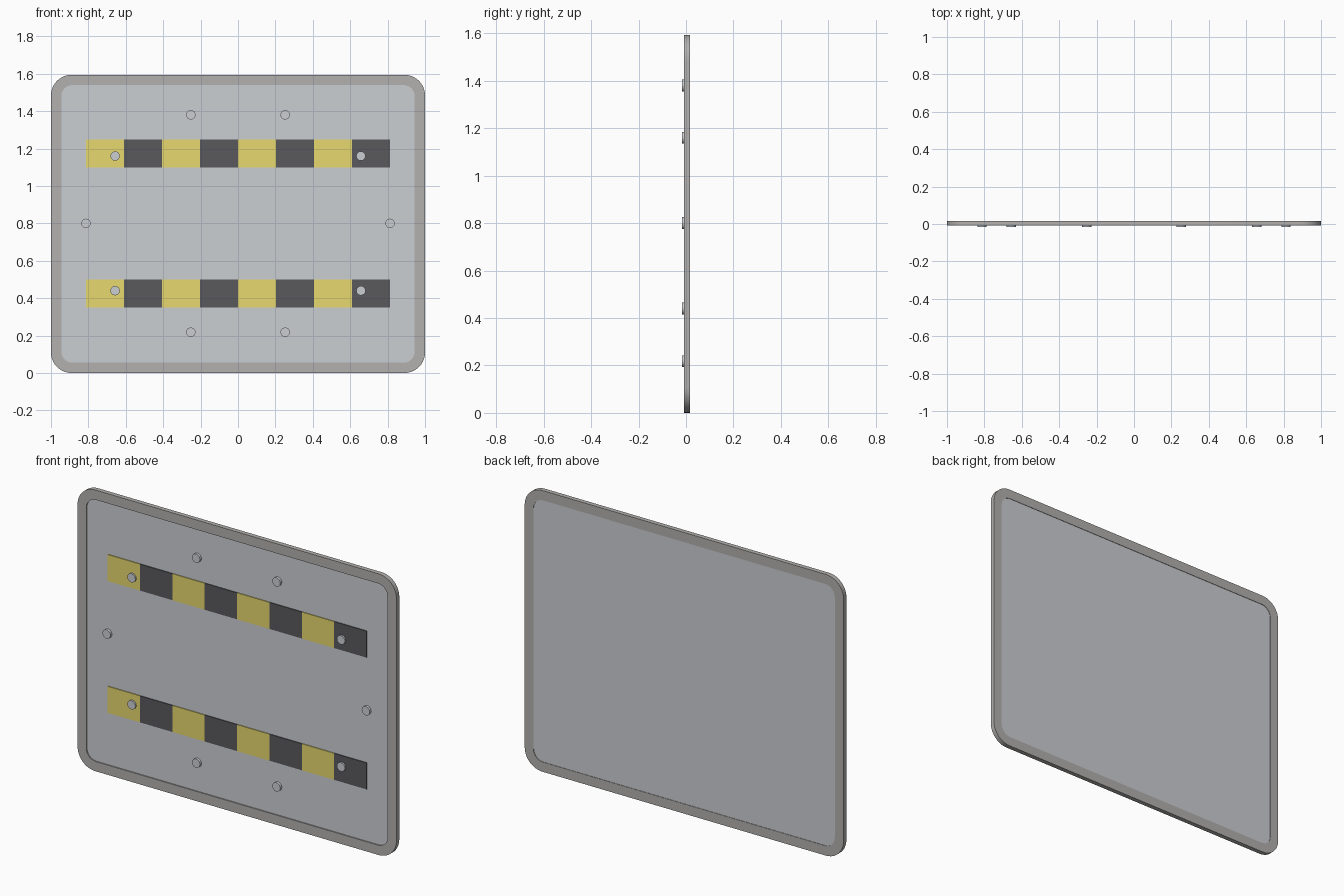
import bpy, bmesh
from math import sin, cos, pi

if "Cube" in bpy.data.objects:
    bpy.data.objects.remove(bpy.data.objects["Cube"])

H = 1.594
CZ = H / 2


def material(name, color):
    m = bpy.data.materials.new(name)
    m.diffuse_color = color
    m.use_nodes = True
    m.node_tree.nodes["Principled BSDF"].inputs["Base Color"].default_value = m.diffuse_color
    return m


def finish(name, bm, mat=None, smooth=True):
    bmesh.ops.recalc_face_normals(bm, faces=bm.faces)
    me = bpy.data.meshes.new(name)
    bm.to_mesh(me)
    bm.free()
    ob = bpy.data.objects.new(name, me)
    bpy.context.collection.objects.link(ob)
    if mat:
        me.materials.append(mat)
    if smooth:
        bpy.context.view_layer.objects.active = ob
        ob.select_set(True)
        bpy.ops.object.shade_smooth_by_angle()
        ob.select_set(False)
    return ob


def rounded_loop(bm, inset, radius, y, n=10):
    """Ring of vertices around a rounded rectangle in the xz plane."""
    hx, hz = 1 - inset - radius, CZ - inset - radius
    verts = []
    for k, (sx, sz) in enumerate(((1, 1), (-1, 1), (-1, -1), (1, -1))):
        for i in range(n + 1):
            a = (k + i / n) * pi / 2
            verts.append(bm.verts.new((sx * hx + radius * cos(a), y,
                                       CZ + sz * hz + radius * sin(a))))
    return verts


def bridge(bm, a, b):
    for i in range(len(a)):
        j = (i + 1) % len(a)
        bm.faces.new((a[i], a[j], b[j], b[i]))


frame_mat = material("frame_grey", (0.45, 0.44, 0.43, 1))
panel_mat = material("panel_grey", (0.60, 0.62, 0.65, 1))
yellow = material("yellow", (0.80, 0.69, 0.16, 1))
black = material("black", (0.10, 0.10, 0.11, 1))

# Raised rim with rounded corners
bm = bmesh.new()
rings = [rounded_loop(bm, i, r, y) for i, r, y in
         ((0, 0.11, -0.009), (0, 0.11, 0.017), (0.055, 0.06, 0.017), (0.055, 0.06, -0.009))]
for k in range(4):
    bridge(bm, rings[k], rings[(k + 1) % 4])
finish("frame", bm, frame_mat)

# Recessed panel
bm = bmesh.new()
front = rounded_loop(bm, 0.055, 0.06, -0.003)
back = rounded_loop(bm, 0.055, 0.06, 0.0145)
bridge(bm, front, back)
bm.faces.new(front)
bm.faces.new(back)
finish("panel", bm, panel_mat)

# Two warning strips of alternating tiles
W = 1.624 / 8
for row, z in (("lower", 0.426), ("upper", 1.173)):
    for i in range(8):
        bm = bmesh.new()
        bmesh.ops.create_cube(bm, size=1)
        bmesh.ops.scale(bm, vec=(W, 0.007, 0.15), verts=bm.verts)
        bmesh.ops.translate(bm, vec=((i - 3.5) * W, -0.0045, z), verts=bm.verts)
        finish(f"{row}_stripe_{i + 1}", bm, black if i % 2 else yellow, smooth=False)

# Round bolt heads
for x, z in ((0.252, 1.38), (0.252, 0.218), (0.813, 0.80), (0.657, 1.16), (0.657, 0.44)):
    for side, s in (("left", -1), ("right", 1)):
        bm = bmesh.new()
        loops = []
        for r, y in ((0.025, -0.001), (0.025, -0.017)):
            loops.append([bm.verts.new((s * x + r * cos(a * pi / 12), y,
                                        z + r * sin(a * pi / 12))) for a in range(24)])
        bridge(bm, *loops)
        bm.faces.new(loops[0])
        bm.faces.new(loops[1])
        finish(f"{side}_bolt", bm, panel_mat)
